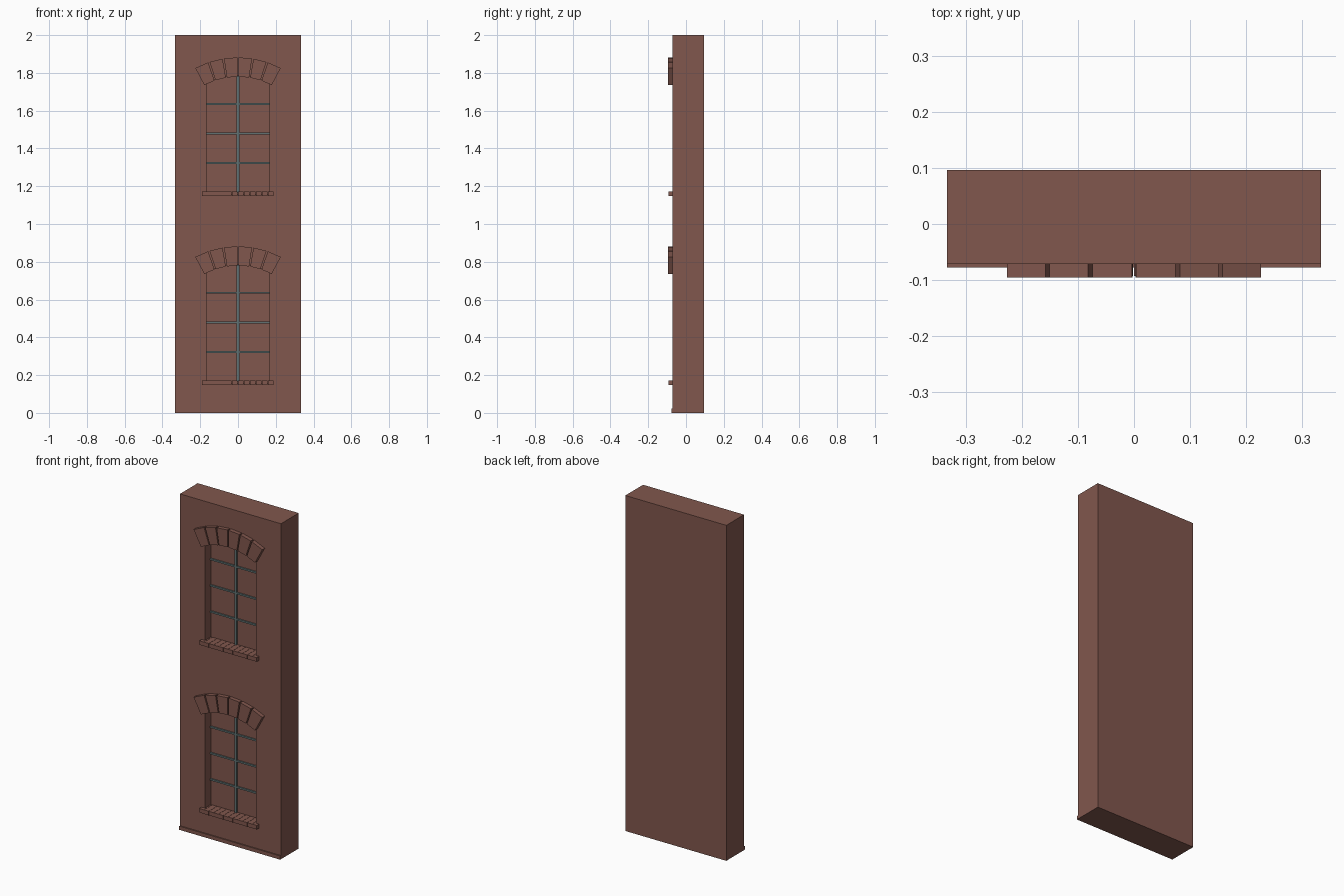
import bpy, bmesh
from math import sin, cos, radians

if "Cube" in bpy.data.objects:
    bpy.data.objects.remove(bpy.data.objects["Cube"])


def material(name, rgb):
    m = bpy.data.materials.new(name)
    m.diffuse_color = (*rgb, 1)
    m.use_nodes = True
    m.node_tree.nodes["Principled BSDF"].inputs["Base Color"].default_value = m.diffuse_color
    return m


BRICK = material("red_brick", (0.22, 0.095, 0.075))
METAL = material("grey_metal", (0.12, 0.17, 0.17))

FRONT, BACK, GLASS, PROUD = -0.071, 0.096, -0.015, -0.095
HALF_W = 0.168


def add_prisms(name, profiles, y0, y1, mat):
    """Extrude each (x, z) profile from y0 to y1, all in one object."""
    bm = bmesh.new()
    for profile in profiles:
        face = bm.faces.new([bm.verts.new((x, y0, z)) for x, z in profile])
        ext = bmesh.ops.extrude_face_region(bm, geom=[face])
        verts = [v for v in ext["geom"] if isinstance(v, bmesh.types.BMVert)]
        bmesh.ops.translate(bm, verts=verts, vec=(0, y1 - y0, 0))
    bmesh.ops.recalc_face_normals(bm, faces=bm.faces)
    me = bpy.data.meshes.new(name)
    bm.to_mesh(me)
    bm.free()
    me.materials.append(mat)
    ob = bpy.data.objects.new(name, me)
    bpy.context.collection.objects.link(ob)
    return ob


def rect(x0, x1, z0, z1):
    return [(x0, z0), (x1, z0), (x1, z1), (x0, z1)]


def polar(r, deg, cz):
    return (r * sin(radians(deg)), cz + r * cos(radians(deg)))


# Wall slab and front plinth
wall = add_prisms("wall", [rect(-0.333, 0.333, 0, 2)], FRONT, BACK, BRICK)
add_prisms("plinth", [rect(-0.333, 0.333, 0, 0.022)], -0.078, FRONT, BRICK)

for floor, label in enumerate(("lower", "upper")):
    base = float(floor)
    centre = base + 0.40

    # Arched window recess cut into the wall
    arc = [polar(0.385, 25.87 - i * 51.74 / 12, centre) for i in range(13)]
    outline = [(-HALF_W, base + 0.155), (HALF_W, base + 0.155)] + arc
    cutter = add_prisms(label + "_recess_cutter", [outline], -0.2, GLASS, BRICK)
    cutter.hide_render = True
    mod = wall.modifiers.new("recess", "BOOLEAN")
    mod.operation, mod.solver, mod.object = "DIFFERENCE", "EXACT", cutter
    bpy.context.view_layer.objects.active = wall
    bpy.ops.object.modifier_apply(modifier=mod.name)
    bpy.data.objects.remove(cutter)

    # Six wedge stones over the window
    stones = []
    step, gap = 56 / 6, 0.45
    for i in range(6):
        a = -28 + i * step + (gap if i else 0)
        b = -28 + (i + 1) * step - (gap if i < 5 else 0)
        stones.append([polar(0.38, a, centre), polar(0.38, b, centre),
                       polar(0.482, b, centre), polar(0.482, a, centre)])
    add_prisms(label + "_arch_stones", stones, PROUD, FRONT + 0.001, BRICK)

    # Row of sill bricks
    pitch = 0.38 / 12
    bricks = [rect(-0.19 + i * pitch, -0.19 + (i + 1) * pitch - 0.0015,
                   base + 0.147, base + 0.171) for i in range(12)]
    add_prisms(label + "_sill_bricks", bricks, PROUD + 0.002, GLASS + 0.002, BRICK)

    # Glazing bars
    add_prisms(label + "_upright_bar", [rect(-0.007, 0.007, base + 0.165, base + 0.784)],
               GLASS - 0.010, GLASS + 0.002, METAL)
    bars = [rect(-HALF_W, HALF_W, base + z - 0.005, base + z + 0.005)
            for z in (0.323, 0.479, 0.636)]
    add_prisms(label + "_cross_bars", bars, GLASS - 0.008, GLASS + 0.002, METAL)
